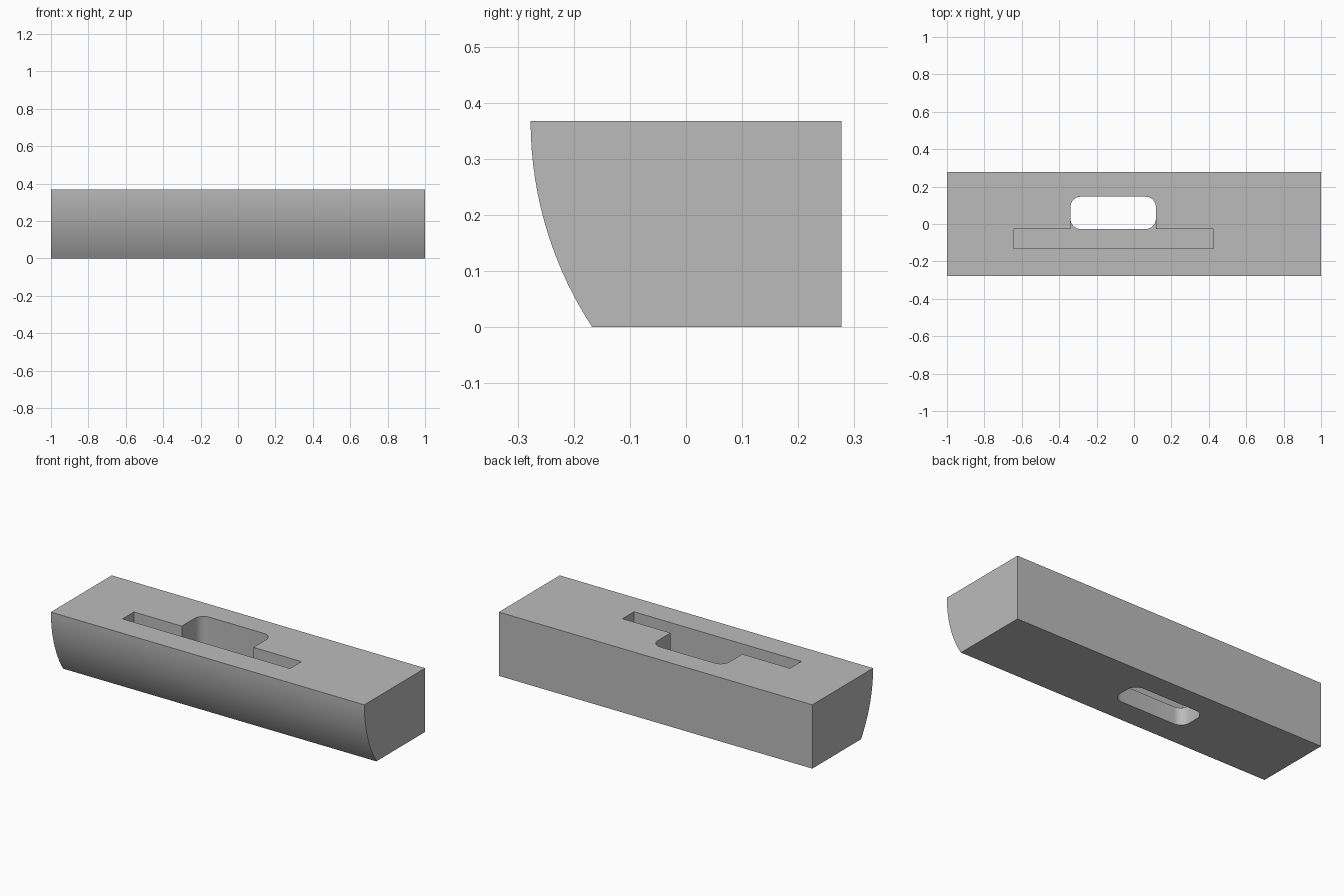
import bpy, bmesh
from math import radians, sin, cos, sqrt, pi
from mathutils import Vector

cube = bpy.data.objects.get("Cube")
if cube:
    bpy.data.objects.remove(cube, do_unlink=True)

grey = bpy.data.materials.new("plain_grey")
grey.use_nodes = True
colour = (0.5, 0.5, 0.5, 1)
grey.diffuse_color = colour
grey.node_tree.nodes["Principled BSDF"].inputs["Base Color"].default_value = colour


def prism(name, outline, start, sweep):
    """Extrude a flat outline of 3D points along a sweep vector."""
    bm = bmesh.new()
    face = bm.faces.new([bm.verts.new(Vector(p) + Vector(start)) for p in outline])
    new = bmesh.ops.extrude_face_region(bm, geom=[face])["geom"]
    moved = [v for v in new if isinstance(v, bmesh.types.BMVert)]
    bmesh.ops.translate(bm, verts=moved, vec=Vector(sweep))
    bmesh.ops.recalc_face_normals(bm, faces=bm.faces)
    mesh = bpy.data.meshes.new(name)
    bm.to_mesh(mesh)
    bm.free()
    mesh.materials.append(grey)
    obj = bpy.data.objects.new(name, mesh)
    bpy.context.collection.objects.link(obj)
    return obj


def corner(x, y, first, steps=8):
    """Quarter circle with its centre inset from the corner."""
    angles = [first + pi / 2 * i / steps for i in range(steps + 1)]
    return [(x + R * cos(a), y + R * sin(a), 0) for a in angles]


# Bar: square back, front bulging in an arc that is upright at the top
HALF, TOP, FRONT, FOOT = 0.277, 0.368, -0.277, -0.167
run = FOOT - FRONT
radius = (TOP ** 2 + run ** 2) / (2 * run)
heights = [TOP * i / 14 for i in range(15)]
arc = [(0, FRONT + radius - sqrt(radius ** 2 - (TOP - z) ** 2), z) for z in heights]
bar = prism("slotted_bar", arc + [(0, HALF, TOP), (0, HALF, 0)], (-1, 0, 0), (2, 0, 0))

# Rounded window through the bar, and the wider slot that opens into it from above
R = 0.055
LEFT, RIGHT, NEAR, FAR = -0.34, 0.117, -0.027, 0.146
SLOT_LEFT, SLOT_RIGHT, SLOT_NEAR, FLOOR = -0.645, 0.424, -0.131, 0.1
back = corner(RIGHT - R, FAR - R, 0) + corner(LEFT + R, FAR - R, pi / 2)
near = corner(LEFT + R, NEAR + R, pi) + corner(RIGHT - R, NEAR + R, 1.5 * pi)
slot = [(LEFT, NEAR, 0), (SLOT_LEFT, NEAR, 0), (SLOT_LEFT, SLOT_NEAR, 0),
        (SLOT_RIGHT, SLOT_NEAR, 0), (SLOT_RIGHT, NEAR, 0), (RIGHT, NEAR, 0)]
cutters = [prism("slot_cutter", back + slot, (0, 0, FLOOR), (0, 0, 0.5)),
           prism("window_cutter", back + near, (0, 0, -0.1), (0, 0, 0.1 + FLOOR))]

bpy.context.view_layer.objects.active = bar
for cutter in cutters:
    cut = bar.modifiers.new(cutter.name, "BOOLEAN")
    cut.operation = "DIFFERENCE"
    cut.solver = "EXACT"
    cut.object = cutter
    bpy.ops.object.modifier_apply(modifier=cut.name)
for cutter in cutters:
    bpy.data.objects.remove(cutter, do_unlink=True)

# Smooth the curved walls, keep the edges crisp
bpy.ops.object.select_all(action="DESELECT")
bar.select_set(True)
bpy.ops.object.shade_smooth_by_angle(angle=radians(30))
